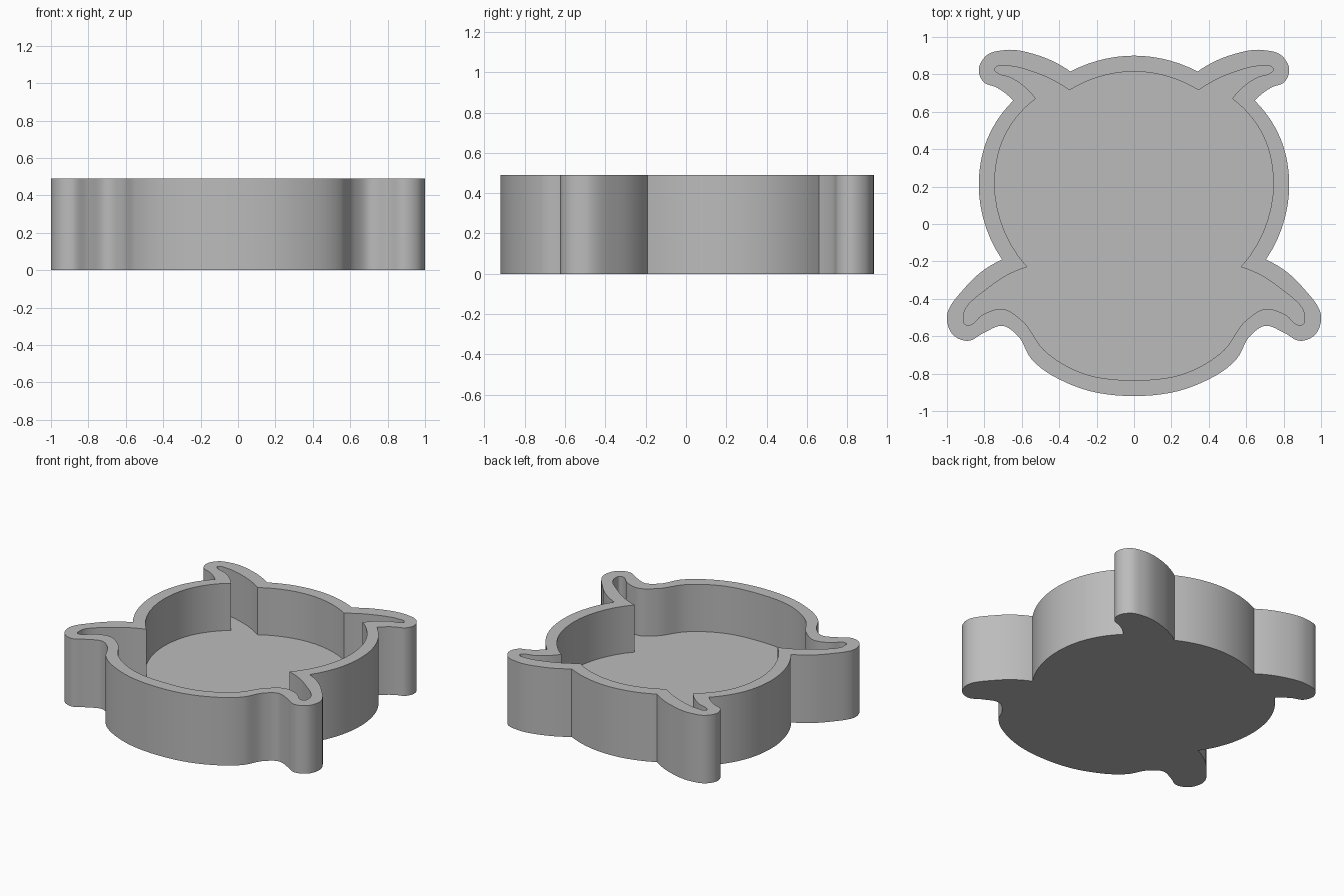
import bpy
import bmesh
import math
from mathutils import Vector

HEIGHT = 0.49
FLOOR = 0.15
STEPS = 7

# Right half of each outline, from the back centre to the front centre.
# Points listed in CORNERS are sharp, all others are smooth.
CORNERS = {1, 8, 11}
OUTER = [(0, .9), (.34, .815), (.52, .904), (.69, .93), (.79, .9), (.83, .82),
         (.805, .76), (.735, .73), (.645, .66), (.784, .455), (.83, .22),
         (.705, -.19), (.9, -.336), (1, -.52), (.965, -.595), (.89, -.625),
         (.8, -.58), (.7, -.545), (.624, -.595), (.55, -.72), (.33, -.862), (0, -.92)]
INNER = [(0, .815), (.345, .715), (.53, .81), (.69, .845), (.735, .84), (.745, .825),
         (.735, .812), (.66, .785), (.525, .67), (.689, .475), (.745, .22),
         (.57, -.23), (.77, -.335), (.912, -.51), (.905, -.535), (.885, -.54),
         (.81, -.485), (.7, -.455), (.6, -.515), (.48, -.675), (.29, -.792), (0, -.835)]


def mirrored_loop(half):
    """Close a half outline across x = 0 and return points and corner flags."""
    points = [Vector(p) for p in half]
    sharp = [i in CORNERS for i in range(len(half))]
    points += [Vector((-p.x, p.y)) for p in points[-2:0:-1]]
    sharp += sharp[-2:0:-1]
    return points, sharp


def smooth_outline(half):
    """Sample a closed curve that is rounded everywhere except at the corners."""
    points, sharp = mirrored_loop(half)
    count = len(points)

    def tangent(i):
        before = points[i] - points[i - 1]
        after = points[(i + 1) % count] - points[i]
        return (before / before.length_squared + after / after.length_squared).normalized()

    samples = []
    for i in range(count):
        j = (i + 1) % count
        start, end = points[i], points[j]
        chord = end - start
        along = chord.normalized()
        t_start, t_end = tangent(i), tangent(j)
        # At a corner, finish the span as a circular arc
        if sharp[i]:
            t_start = 2 * t_end.dot(along) * along - t_end
        if sharp[j]:
            t_end = 2 * t_start.dot(along) * along - t_start
        reach = chord.length / 3
        handle_a = start + t_start * reach
        handle_b = end - t_end * reach
        for step in range(STEPS):
            t = step / STEPS
            s = 1 - t
            samples.append(start * s**3 + handle_a * 3 * s * s * t
                           + handle_b * 3 * s * t * t + end * t**3)
    return samples


def make_material(name, color):
    material = bpy.data.materials.new(name)
    material.use_nodes = True
    material.diffuse_color = color
    shader = next(n for n in material.node_tree.nodes if n.type == 'BSDF_PRINCIPLED')
    shader.inputs["Base Color"].default_value = color
    return material


def build_tray():
    """Hollow tray: base, outer wall, flat rim, inner wall and floor."""
    bm = bmesh.new()

    def ring(outline, z):
        return [bm.verts.new((p.x, p.y, z)) for p in outline]

    outer, inner = smooth_outline(OUTER), smooth_outline(INNER)
    rings = [ring(outer, 0), ring(outer, HEIGHT), ring(inner, HEIGHT), ring(inner, FLOOR)]

    # Walls and rim
    for low, high in zip(rings, rings[1:]):
        for i in range(len(low)):
            bm.faces.new((low[i - 1], low[i], high[i], high[i - 1]))

    # Underside and floor
    bm.faces.new(rings[0])
    bm.faces.new(rings[-1])
    bmesh.ops.recalc_face_normals(bm, faces=bm.faces)

    mesh = bpy.data.meshes.new("tray")
    bm.to_mesh(mesh)
    bm.free()
    tray = bpy.data.objects.new("tray", mesh)
    bpy.context.collection.objects.link(tray)
    return tray


default_cube = bpy.data.objects.get("Cube")
if default_cube:
    bpy.data.objects.remove(default_cube, do_unlink=True)

tray = build_tray()
tray.data.materials.append(make_material("plain grey", (.5, .5, .5, 1)))

bpy.ops.object.select_all(action='DESELECT')
tray.select_set(True)
bpy.context.view_layer.objects.active = tray
bpy.ops.object.shade_smooth_by_angle(angle=math.radians(30))
